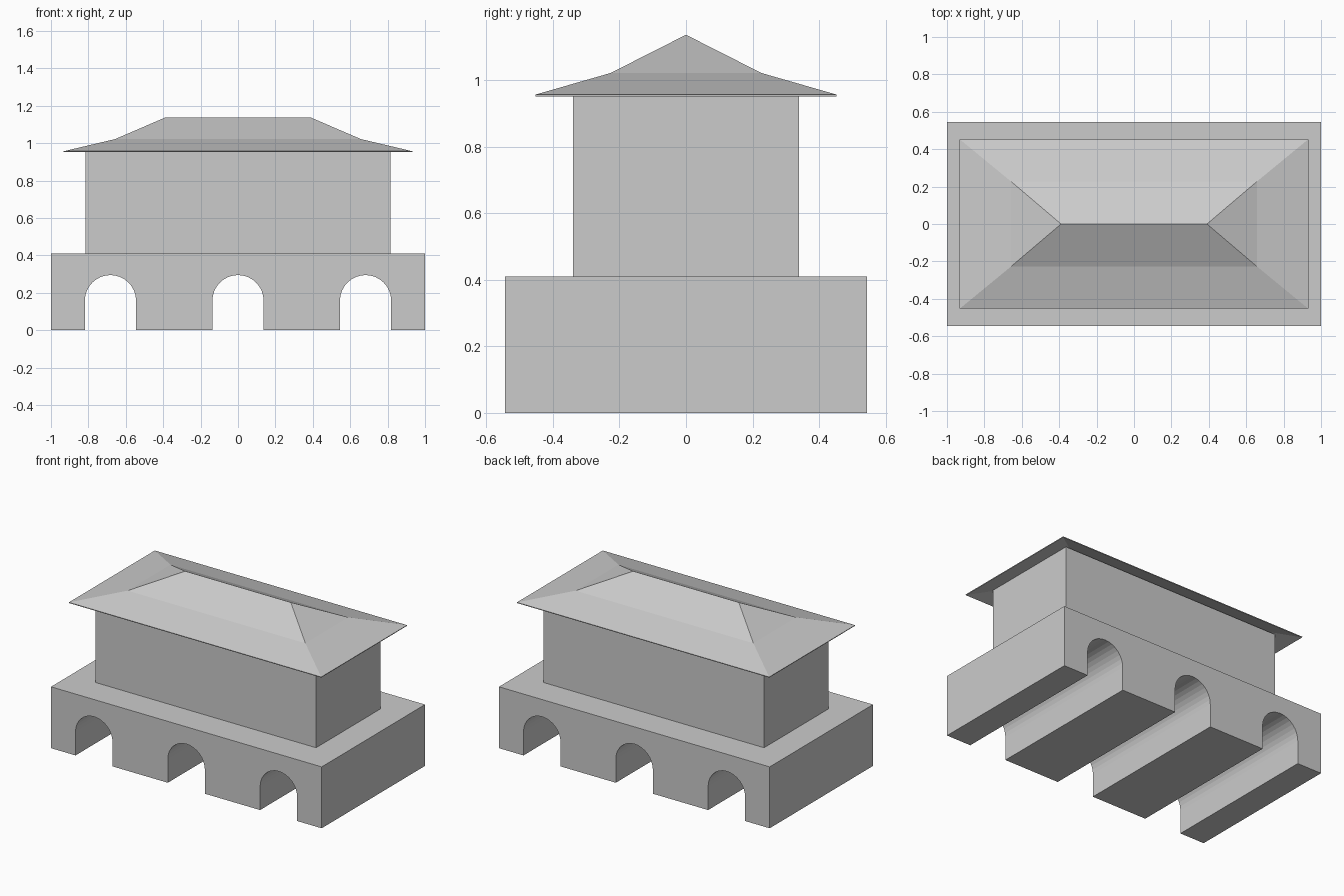
import bpy, bmesh, math

if "Cube" in bpy.data.objects:
    bpy.data.objects.remove(bpy.data.objects["Cube"])


def make_object(name, bm):
    mesh = bpy.data.meshes.new(name)
    bm.to_mesh(mesh)
    bm.free()
    obj = bpy.data.objects.new(name, mesh)
    bpy.context.collection.objects.link(obj)
    return obj


# Arched base: front profile with three round-topped passages, extruded in y
HALF_DEPTH, BASE_TOP = 0.545, 0.41
RADIUS, SPRING, STEPS = 0.137, 0.158, 16
profile = [(-1, 0)]
for cx in (-0.682, 0, 0.682):
    profile.append((cx - RADIUS, 0))
    for i in range(STEPS + 1):
        a = math.pi * (1 - i / STEPS)
        profile.append((cx + RADIUS * math.cos(a), SPRING + RADIUS * math.sin(a)))
    profile.append((cx + RADIUS, 0))
profile += [(1, 0), (1, BASE_TOP), (-1, BASE_TOP)]

bm = bmesh.new()
front = bm.faces.new([bm.verts.new((x, -HALF_DEPTH, z)) for x, z in profile])
ext = bmesh.ops.extrude_face_region(bm, geom=[front], use_keep_orig=True)
bmesh.ops.translate(bm, vec=(0, 2 * HALF_DEPTH, 0),
                    verts=[v for v in ext["geom"] if isinstance(v, bmesh.types.BMVert)])
bmesh.ops.recalc_face_normals(bm, faces=bm.faces)
make_object("arched_base", bm)

# Upper hall: plain box reaching up to the roof underside
HALL_TOP = 0.978
bm = bmesh.new()
bmesh.ops.create_cube(bm, size=1)
bmesh.ops.scale(bm, vec=(1.63, 0.68, HALL_TOP - BASE_TOP), verts=bm.verts)
bmesh.ops.translate(bm, vec=(0, 0, (HALL_TOP + BASE_TOP) / 2), verts=bm.verts)
make_object("hall", bm)

# Hipped roof: shallow flared eaves, steeper upper slope, straight ridge
bm = bmesh.new()


def ring(x, y, z):
    return [bm.verts.new((sx * x, sy * y, z))
            for sx, sy in ((-1, -1), (1, -1), (1, 1), (-1, 1))]


eave = ring(0.932, 0.453, 0.957)
bend = ring(0.657, 0.227, 1.022)
left, right = (bm.verts.new((x, 0, 1.137)) for x in (-0.39, 0.39))
for i in range(4):
    j = (i + 1) % 4
    bm.faces.new((eave[i], eave[j], bend[j], bend[i]))
bm.faces.new((bend[0], bend[1], right, left))
bm.faces.new((bend[1], bend[2], right))
bm.faces.new((bend[2], bend[3], left, right))
bm.faces.new((bend[3], bend[0], left))
roof = make_object("roof", bm)
shell = roof.modifiers.new("thickness", 'SOLIDIFY')
shell.thickness = 0.005
shell.offset = -1
